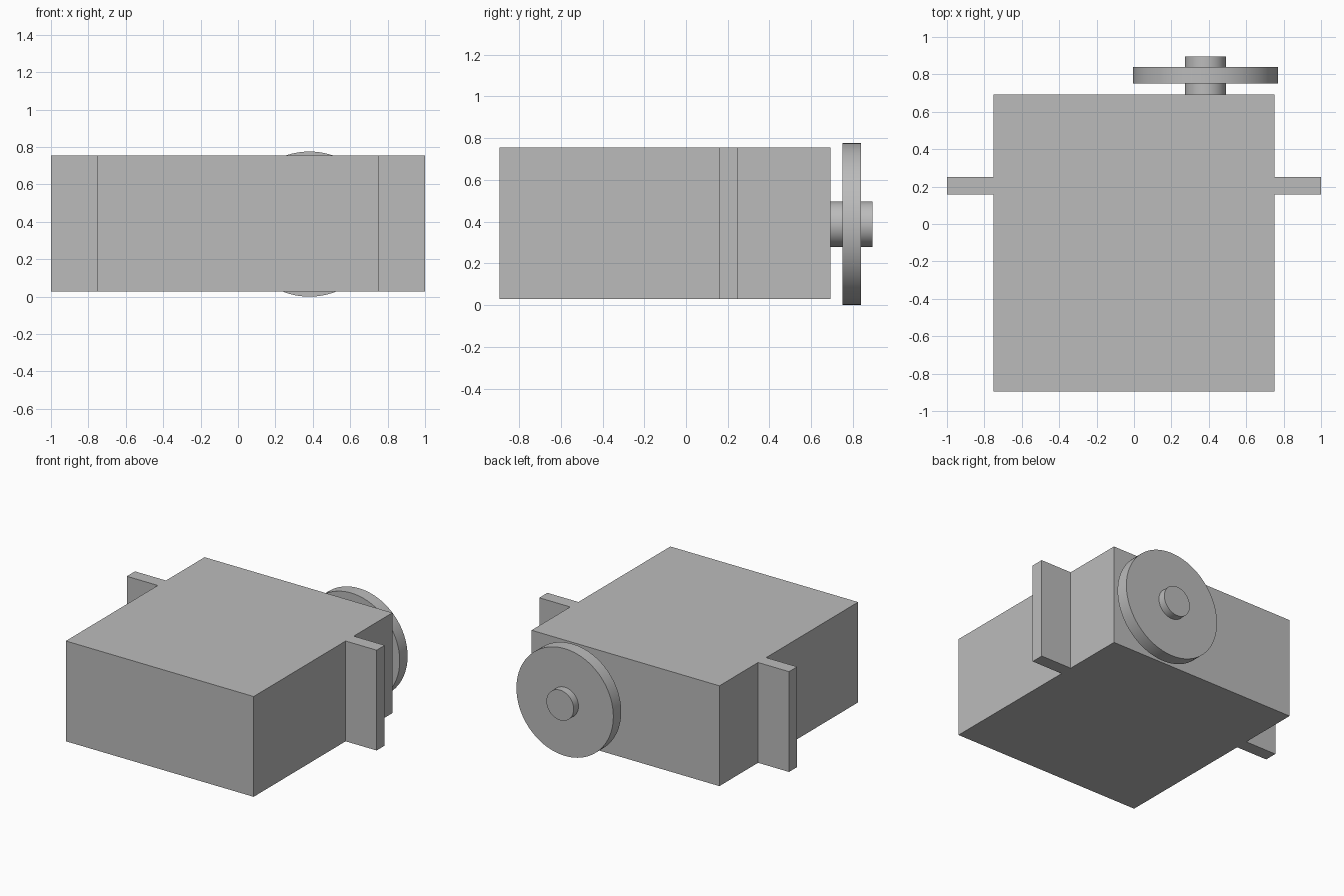
import bpy
import math

# Remove the default cube
if "Cube" in bpy.data.objects:
    bpy.data.objects.remove(bpy.data.objects["Cube"], do_unlink=True)

# Single grey plastic
grey = bpy.data.materials.new("plain grey")
grey.use_nodes = True
colour = (0.5, 0.5, 0.5, 1)
grey.diffuse_color = colour
grey.node_tree.nodes["Principled BSDF"].inputs["Base Color"].default_value = colour


def finish(name):
    obj = bpy.context.object
    obj.name = name
    obj.data.materials.append(grey)
    return obj


def box(name, low, high):
    centre = [(a + b) / 2 for a, b in zip(low, high)]
    bpy.ops.mesh.primitive_cube_add(size=1, location=centre)
    bpy.context.object.scale = [b - a for a, b in zip(low, high)]
    bpy.ops.object.transform_apply(location=False, rotation=False, scale=True)
    return finish(name)


def disc(name, radius, y0, y1):
    bpy.ops.mesh.primitive_cylinder_add(
        vertices=96, radius=radius, depth=y1 - y0,
        location=(0.382, (y0 + y1) / 2, 0.388), rotation=(math.pi / 2, 0, 0))
    bpy.ops.object.shade_smooth_by_angle(angle=math.radians(30))
    return finish(name)


# Motor housing
bottom, top = 0.028, 0.754
box("housing", (-0.752, -0.895, bottom), (0.752, 0.692, top))

# Mounting ears on both sides
for side, sign in (("left", 1), ("right", -1)):
    xs = sorted((sign * 0.752, sign * 1.0))
    box(side + "_mounting_ear", (xs[0], 0.157, bottom), (xs[1], 0.25, top))

# Output shaft and wheel at the back
disc("output_shaft", 0.109, 0.692, 0.895)
disc("output_wheel", 0.388, 0.75, 0.84)
